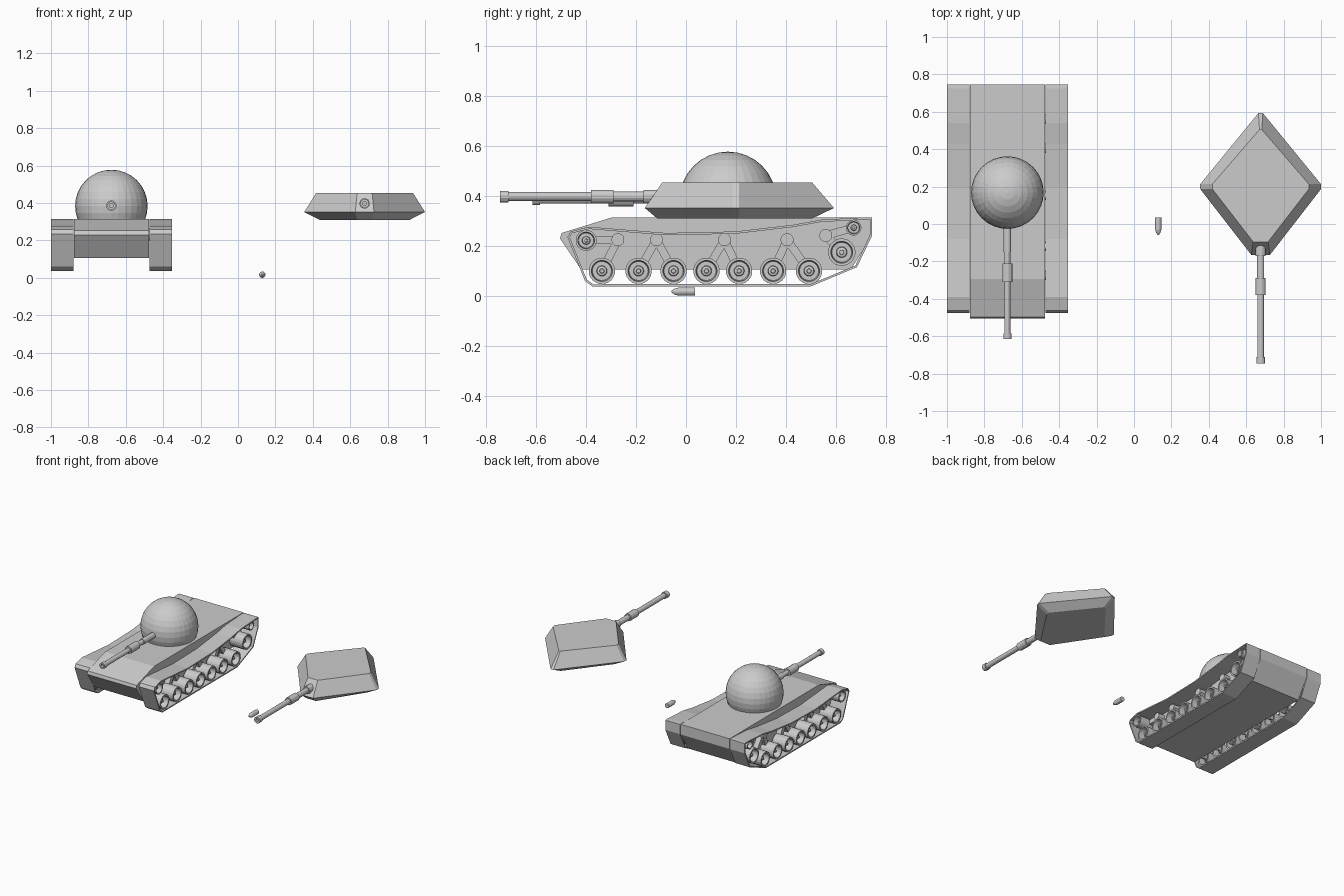
import bpy, bmesh, math
from mathutils import Vector

if "Cube" in bpy.data.objects:
    bpy.data.objects.remove(bpy.data.objects["Cube"])

CX, TX = -0.677, 0.677      # centre of vehicle, centre of the separate turret


def finish(name, bm):
    bmesh.ops.recalc_face_normals(bm, faces=bm.faces)
    me = bpy.data.meshes.new(name)
    bm.to_mesh(me)
    bm.free()
    ob = bpy.data.objects.new(name, me)
    bpy.context.collection.objects.link(ob)
    return ob


def lathe(name, profile, axis, loc, segs):
    """Revolve (radius, offset) points round the x or y axis."""
    bm = bmesh.new()
    rings = []
    for r, t in profile:
        n = segs if r > 0 else 1
        ring = []
        for i in range(n):
            a = 2 * math.pi * (i + 0.5) / segs
            c, s = r * math.cos(a), r * math.sin(a)
            p = (t, c, s) if axis == 'X' else (c, t, s)
            ring.append(bm.verts.new(Vector(p) + Vector(loc)))
        rings.append(ring)
    for a, b in zip(rings, rings[1:]):
        for i in range(segs):
            j = (i + 1) % segs
            quad = [a[i % len(a)], a[j % len(a)], b[j % len(b)], b[i % len(b)]]
            bm.faces.new(list(dict.fromkeys(quad)))
    return finish(name, bm)


def prism(name, pts, x0, x1, capped=True):
    """Extrude a (y, z) outline along x."""
    bm = bmesh.new()
    a = [bm.verts.new((x0, y, z)) for y, z in pts]
    b = [bm.verts.new((x1, y, z)) for y, z in pts]
    for i in range(len(pts)):
        j = (i + 1) % len(pts)
        bm.faces.new((a[i], a[j], b[j], b[i]))
    if capped:
        bm.faces.new(a)
        bm.faces.new(b)
    return finish(name, bm)


def link(name, p, q, half, x0, x1):
    """Flat bar between two (y, z) points."""
    p, q = Vector(p), Vector(q)
    d = (q - p).normalized() * half
    n = Vector((-d.y, d.x))
    return prism(name, [p + n, q + n, q - n, p - n], x0, x1)


def wheel(name, y, z, r, x, w):
    """Wheel dished on both faces, with a raised hub."""
    half = [(0, .7 * w), (.16 * r, .7 * w), (.18 * r, .5 * w), (.36 * r, .45 * w),
            (.4 * r, .15 * w), (.72 * r, .15 * w), (.8 * r, w), (r, w)]
    prof = half + [(a, -b) for a, b in reversed(half)]
    return lathe(name, prof, 'X', (x, y, z), 20)


def barrel(name, x, z, steps):
    """Stepped gun tube; steps are (y start, y end, radius)."""
    prof = [(0, steps[0][0])]
    for y0, y1, r in steps:
        prof += [(r, y0), (r, y1)]
    end = steps[-1][1]
    prof += [(.011, end), (.011, end + .06), (0, end + .06)]
    return lathe(name, prof, 'Y', (x, 0, z), 12)


# hull
hull = [(-.505, .23), (-.498, .252), (-.295, .315), (.745, .315), (.745, .24),
        (.66, .105), (-.42, .105)]
prism("hull", hull, CX - .2, CX + .2)

# running gear, both sides
track = [(-.475, .235), (-.462, .258), (-.39, .277), (-.08, .252), (.2, .258),
         (.43, .285), (.54, .305), (.725, .315), (.745, .313), (.745, .24),
         (.685, .115), (.5, .038), (-.375, .038), (-.405, .06)]
road = [-.337, -.19, -.05, .082, .213, .349, .493]
rollers = [(-.273, .225), (-.118, .225), (.154, .225), (.405, .225), (.56, .242)]
idler, sprocket, tensioner = (-.4, .222), (.624, .175), (.672, .273)
arms = [(0, (road[0], .1)), (0, idler), (1, (road[1], .1)), (1, (road[2], .1)),
        (2, (road[3], .1)), (2, (road[4], .1)), (3, (road[5], .1)), (3, (road[6], .1)),
        (4, sprocket), (4, tensioner)]
for s, side in ((-1, "left"), (1, "right")):
    x = CX + s * .263
    band = prism(side + "_track", track, x - .06, x + .06, capped=False)
    m = band.modifiers.new("thickness", 'SOLIDIFY')
    m.thickness, m.offset = .009, -1
    for i, y in enumerate(road):
        wheel(f"{side}_road_wheel_{i + 1}", y, .1, .053, x, .053)
    wheel(side + "_idler", *idler, .042, x, .053)
    wheel(side + "_sprocket", *sprocket, .055, x, .053)
    wheel(side + "_tensioner", *tensioner, .031, x, .053)
    for i, (y, z) in enumerate(rollers):
        lathe(f"{side}_roller_{i + 1}", [(0, -.025), (.026, -.025), (.026, .025), (0, .025)],
              'X', (x - s * .036, y, z), 16)
    for i, (k, q) in enumerate(arms):
        link(f"{side}_arm_{i + 1}", rollers[k], q, .016,
             x - s * .06, x - s * .022)

# dome turret and its gun
bm = bmesh.new()
bmesh.ops.create_uvsphere(bm, u_segments=32, v_segments=16, radius=.194)
bmesh.ops.translate(bm, verts=bm.verts, vec=(CX, .168, .384))
finish("dome_turret", bm)
barrel("dome_gun", CX, .386, [(.05, -.15, .021), (-.15, -.21, .017), (-.21, -.31, .028),
                              (-.31, -.585, .017), (-.585, -.615, .022)])

# separate diamond turret: bottom, widest and top rings
rings = []
bm = bmesh.new()
for z, fw, fy, sx, bw, by in ((.31, .04, -.115, .24, .008, .505),
                              (.352, .05, -.165, .323, .012, .593),
                              (.455, .04, -.095, .258, .006, .505)):
    right = [(fw, fy), (sx, .187), (sx, .213), (bw, by)]
    loop = right + [(-a, b) for a, b in reversed(right)]
    rings.append([bm.verts.new((TX + a, b, z)) for a, b in loop])
for a, b in zip(rings, rings[1:]):
    for i in range(8):
        j = (i + 1) % 8
        bm.faces.new((a[i], a[j], b[j], b[i]))
bm.faces.new(rings[0])
bm.faces.new(rings[-1])
finish("diamond_turret", bm)
barrel("diamond_gun", TX, .398, [(-.05, -.17, .028), (-.17, -.29, .02), (-.29, -.38, .028),
                                 (-.38, -.712, .018), (-.712, -.745, .024)])

# loose shell
lathe("shell", [(0, .036), (.017, .036), (.017, -.03), (.012, -.046), (.004, -.058), (0, -.058)],
      'Y', (.13, 0, .017), 12)
